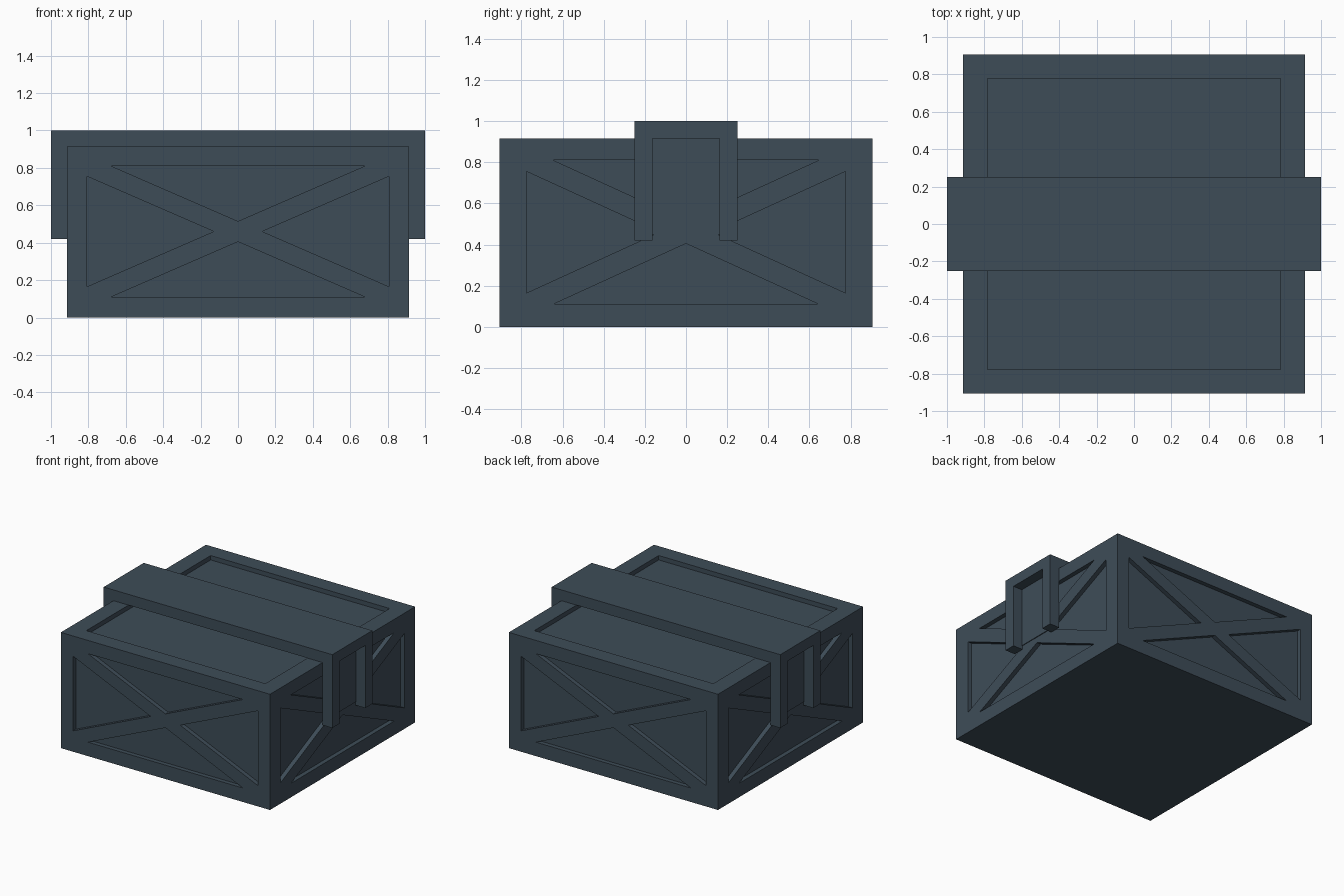
import bpy, bmesh
from mathutils import Vector

if "Cube" in bpy.data.objects:
    bpy.data.objects.remove(bpy.data.objects["Cube"])

HX, HY, TOP = 0.915, 0.907, 0.915   # crate half sizes and height
DEPTH = 0.035                       # depth of the sunken panels
OVER = 0.05                         # cutter overshoot outside the crate

paint = bpy.data.materials.new("slate blue paint")
paint.diffuse_color = (0.048, 0.073, 0.097, 1)
paint.use_nodes = True
paint.node_tree.nodes["Principled BSDF"].inputs["Base Color"].default_value = paint.diffuse_color


def finish(bm, name):
    bmesh.ops.recalc_face_normals(bm, faces=bm.faces[:])
    mesh = bpy.data.meshes.new(name)
    bm.to_mesh(mesh)
    bm.free()
    mesh.materials.append(paint)
    obj = bpy.data.objects.new(name, mesh)
    bpy.context.collection.objects.link(obj)
    return obj


def prism(bm, points, direction):
    """Extrude a closed polygon along a direction."""
    face = bm.faces.new([bm.verts.new(p) for p in points])
    new = bmesh.ops.extrude_face_region(bm, geom=[face])["geom"]
    moved = [v for v in new if isinstance(v, bmesh.types.BMVert)]
    bmesh.ops.translate(bm, vec=direction, verts=moved)
    # the extrude keeps the starting face when it is a lone polygon
    bmesh.ops.recalc_face_normals(bm, faces=bm.faces[:])


def box(bm, x0, x1, y0, y1, z0, z1):
    prism(bm, [(x0, y0, z0), (x1, y0, z0), (x1, y1, z0), (x0, y1, z0)],
          Vector((0, 0, z1 - z0)))


def cross_panels(w):
    """Four triangles left between the frame and its diagonal braces."""
    return [
        [(-w + 0.13, 0.81), (w - 0.13, 0.81), (0, 0.515)],
        [(-w + 0.13, 0.11), (w - 0.13, 0.11), (0, 0.405)],
        [(-w, 0.165), (-w, 0.755), (-0.13, 0.46)],
        [(w, 0.165), (w, 0.755), (0.13, 0.46)],
    ]


# Crate body
bm = bmesh.new()
box(bm, -HX, HX, -HY, HY, 0, TOP)
crate = finish(bm, "crate_body")

# Cutter for the sunken panels on four sides and the lid
bm = bmesh.new()
for s in (-1, 1):
    for tri in cross_panels(0.808):
        prism(bm, [(u, s * (HY - DEPTH), z) for u, z in tri],
              Vector((0, s * (DEPTH + OVER), 0)))
    for tri in cross_panels(0.775):
        prism(bm, [(s * (HX - DEPTH), u, z) for u, z in tri],
              Vector((s * (DEPTH + OVER), 0, 0)))
box(bm, -0.783, 0.783, -0.777, 0.777, TOP - DEPTH, TOP + OVER)
cutter = finish(bm, "panel_cutter")
cutter.hide_render = True

cut = crate.modifiers.new("panels", 'BOOLEAN')
cut.operation = 'DIFFERENCE'
cut.solver = 'EXACT'
cut.object = cutter
bpy.context.view_layer.objects.active = crate
crate.select_set(True)
bpy.ops.object.modifier_apply(modifier=cut.name)
bpy.data.objects.remove(cutter)

# Strap across the lid
bm = bmesh.new()
box(bm, -1, 1, -0.25, 0.25, TOP, 1)
finish(bm, "top_strap")

# Legs of the strap and the plate between them, on both sides
for s, side in ((-1, "left"), (1, "right")):
    x0, x1 = sorted((s * HX, s * 1.0))
    for t, end in ((-1, "front"), (1, "back")):
        y0, y1 = sorted((t * 0.162, t * 0.25))
        bm = bmesh.new()
        box(bm, x0, x1, y0, y1, 0.42, TOP)
        finish(bm, f"{side}_{end}_strap_leg")
    p0, p1 = sorted((s * (HX - 0.002), s * (HX + 0.006)))
    bm = bmesh.new()
    box(bm, p0, p1, -0.162, 0.162, 0.45, TOP)
    finish(bm, f"{side}_strap_plate")
